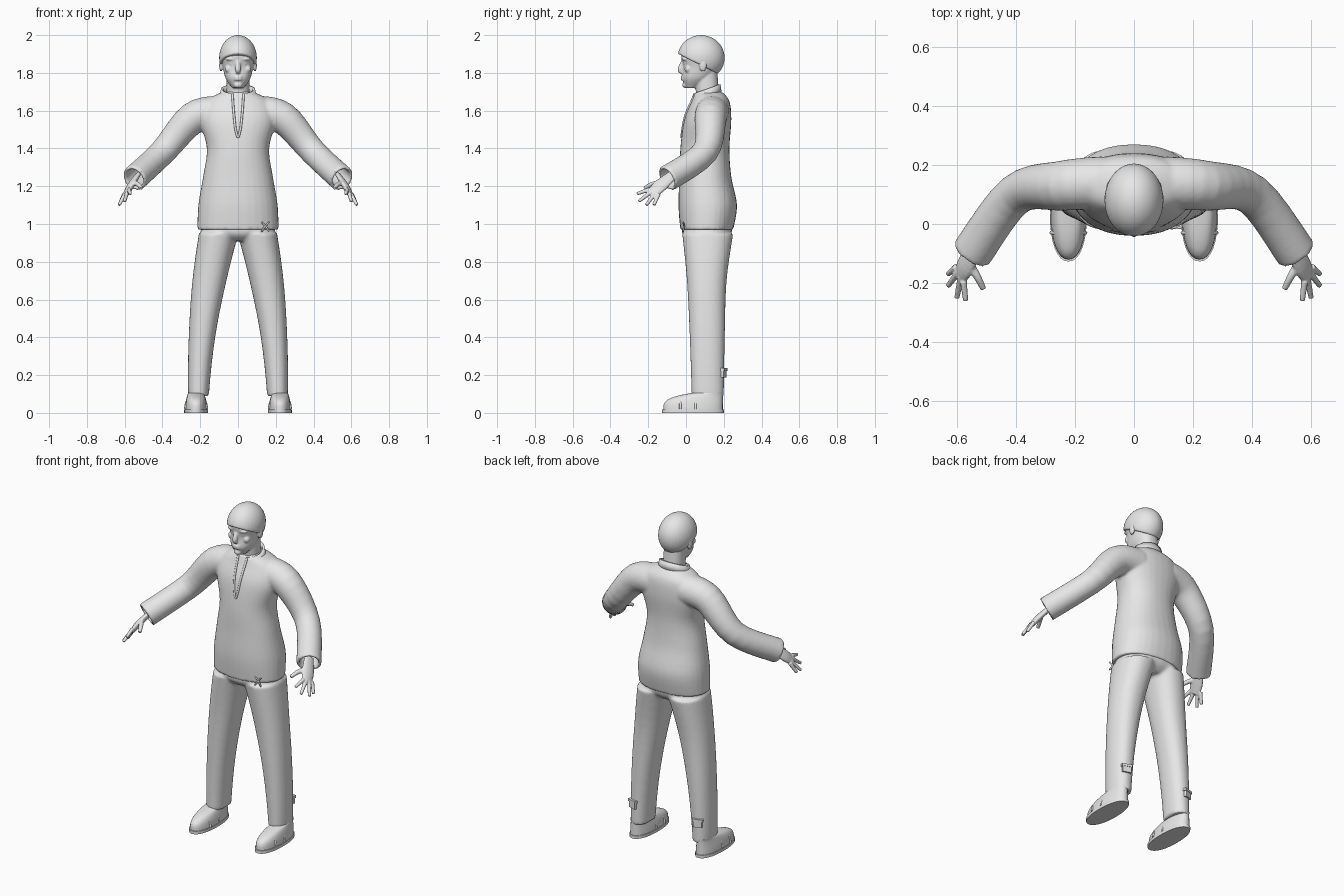
import bpy, bmesh, math
from mathutils import Vector, Matrix

default_cube = bpy.data.objects.get("Cube")
if default_cube:
    bpy.data.objects.remove(default_cube)

grey = bpy.data.materials.new("light_grey")
grey.use_nodes = True
grey.diffuse_color = (.8, .8, .8, 1)
grey.node_tree.nodes["Principled BSDF"].inputs["Base Color"].default_value = grey.diffuse_color

BOTH_SIDES = (1, -1)


def smooth_path(rows, steps=5):
    """Pass a smooth curve through rows of numbers."""
    last = len(rows) - 1
    result = []
    for index in range(last):
        before, start, end, after = (Vector(rows[min(max(index + offset, 0), last)])
                                     for offset in range(-1, 3))
        leaving, arriving = (end - before) / 2, (after - start) / 2
        for step in range(steps):
            t = step / steps
            ease = t * t * (3 - 2 * t)
            result.append(start.lerp(end, ease) + leaving * t * (1 - t) ** 2 - arriving * t * t * (1 - t))
    return result + [Vector(rows[last])]


def circle(sides):
    """Cosine and sine pairs once around."""
    angles = [math.tau * index / sides for index in range(sides)]
    return [(math.cos(angle), math.sin(angle)) for angle in angles]


def skin(bm, rings):
    """Bridge a list of point rings into a closed solid."""
    loops = [[bm.verts.new(point) for point in ring] for ring in rings]
    for lower, upper in zip(loops, loops[1:]):
        for index in range(len(lower)):
            bm.faces.new((lower[index - 1], lower[index], upper[index], upper[index - 1]))
    bm.faces.new(loops[0])
    bm.faces.new(loops[-1])


def squared(value):
    """Push a circle slightly towards a rounded square."""
    return math.copysign(abs(value) ** .9, value)


def column(bm, rows, shift=lambda z: 0):
    """Upright loft; each row holds height, half width, front and back."""
    rings = []
    for z, half, front, back in smooth_path(rows):
        middle, depth = (front + back) / 2, (back - front) / 2
        rings.append([(shift(z) + half * squared(c), middle + depth * squared(s), z)
                      for c, s in circle(32)])
    skin(bm, rings)


def tube(bm, rows, wide=(0, 0, 1), flat=1, sides=12, open_cuff=False):
    """Loft along a path; each row holds a point and a radius."""
    points = smooth_path(rows)
    centres = [point.to_3d() for point in points]
    rings = []
    for index, centre in enumerate(centres):
        along = (centres[min(index + 1, len(centres) - 1)] - centres[max(index - 1, 0)]).normalized()
        across = Vector(wide)
        across = (across - along * across.dot(along)).normalized()
        normal = along.cross(across) * flat
        rings.append([centre + (across * c + normal * s) * points[index][3] for c, s in circle(sides)])
    if open_cuff:  # fold the end back inside itself
        rim = rings[-1]
        for inner in (centres[-1], centres[-4]):
            rings.append([inner + (point - centres[-1]) * .75 for point in rim])
    skin(bm, rings)


def ball(bm, centre, size):
    place = Matrix.LocRotScale(Vector(centre), None, Vector(size))
    bmesh.ops.create_uvsphere(bm, u_segments=32, v_segments=24, radius=1, matrix=place)


def block(bm, centre, size, turn):
    place = Matrix.Translation(centre) @ Matrix.Rotation(turn, 4, 'Z') @ Matrix.Diagonal((*size, 1))
    bmesh.ops.create_cube(bm, size=1, matrix=place)


def finish(bm, name, voxel=None, mirror=False):
    bmesh.ops.recalc_face_normals(bm, faces=bm.faces)
    mesh = bpy.data.meshes.new(name)
    bm.to_mesh(mesh)
    bm.free()
    mesh.materials.append(grey)
    part = bpy.data.objects.new(name, mesh)
    bpy.context.collection.objects.link(part)
    bpy.ops.object.select_all(action='DESELECT')
    part.select_set(True)
    bpy.context.view_layer.objects.active = part
    bpy.ops.object.shade_smooth_by_angle(angle=math.radians(50))
    if voxel:  # fuse overlapping volumes into one surface
        fuse = part.modifiers.new("fuse", 'REMESH')
        fuse.mode, fuse.voxel_size, fuse.use_smooth_shade = 'VOXEL', voxel, True
        relax = part.modifiers.new("relax", 'SMOOTH')
        relax.iterations = 3
    if mirror:
        part.modifiers.new("mirror", 'MIRROR').use_mirror_merge = False
    return part


# Sweater: body and two sleeves with open cuffs
torso = [(.97, .215, -.03, .25), (1.1, .21, -.04, .27), (1.25, .185, -.035, .24), (1.4, .165, -.03, .23),
         (1.55, .2, -.01, .24), (1.65, .17, .03, .23), (1.7, .08, .05, .19)]
sleeve = [(.1, .14, 1.59, .09), (.24, .13, 1.56, .085), (.4, .1, 1.38, .07), (.55, -.1, 1.24, .07)]
bm = bmesh.new()
column(bm, torso)
for side in BOTH_SIDES:
    tube(bm, [(side * x, y, z, radius) for x, y, z, radius in sleeve], sides=24, open_cuff=True)
finish(bm, "sweater", voxel=.009)

# Standing collar, open at the front and higher at the back
bm = bmesh.new()
strip = []
for step in range(-16, 17):
    angle = math.radians(10 * step)
    rise = .05 * (math.cos(angle) + 1) / 2
    strip.append([bm.verts.new((radius * math.sin(angle), .11 + .8 * radius * math.cos(angle), z + rise))
                  for radius, z in ((.1, 1.64), (.09, 1.69))])
for (low, high), (next_low, next_high) in zip(strip, strip[1:]):
    bm.faces.new((low, next_low, next_high, high))
finish(bm, "collar").modifiers.new("thickness", 'SOLIDIFY').thickness = .012

# Trim around the neck slit, following the chest
chest = smooth_path(torso, steps=20)
trim = []
for step in range(-6, 7):
    t = abs(step) / 6
    z = 1.46 + .23 * t
    front = min(chest, key=lambda row: abs(row[0] - z))[2]
    trim.append((math.copysign(.03 * math.sqrt(t), step), front, z, .006))
bm = bmesh.new()
tube(bm, trim, wide=(0, 1, 0))
finish(bm, "neck_slit_trim")

# Tied cord at the hem
bm = bmesh.new()
knot = Vector((.145, -.01, .99))
for side in BOTH_SIDES:
    for drop in (.02, -.03):
        end = knot + Vector((side * .02, -.005, drop))
        tube(bm, [(*knot, .005), (*end, .004)], wide=(0, 1, 0))
finish(bm, "hem_cord")

# Trousers: pelvis and two legs spreading towards the feet
leg = [(.09, .055, .03, .2), (.4, .07, .02, .205), (.7, .09, .005, .215), (.95, .105, -.02, .25)]
bm = bmesh.new()
column(bm, [(.91, .12, .02, .2), (.95, .19, -.02, .24), (1.03, .2, -.02, .25)])
for side in BOTH_SIDES:
    column(bm, leg, shift=lambda z: side * (.21 - .12 * z * z))
finish(bm, "trousers", voxel=.009)

# Small flapped pockets low on the back of the legs
bm = bmesh.new()
block(bm, (.22, .2, .21), (.05, .015, .045), turn=-.3)
block(bm, (.22, .2, .23), (.06, .02, .015), turn=-.3)
finish(bm, "leg_pockets", mirror=True)

# Shoes: domed upper, sole and straps
shoe_x = .222
bm = bmesh.new()
upper = []
for step in range(7):
    t = step / 6
    upper.append((.01 + .1 * t, .06 - .02 * t * t, -.12 + .18 * t ** 4, .195))
column(bm, upper, shift=lambda z: shoe_x)
finish(bm, "shoe_uppers", mirror=True)

bm = bmesh.new()
column(bm, [(z, .063, -.127, .2) for z in (0, .018)], shift=lambda z: shoe_x)
finish(bm, "shoe_soles", mirror=True)

bm = bmesh.new()
for y, height in ((-.03, .06), (.05, .07)):
    arch = [(shoe_x + .058 * c, y, .02 + height * s, .006) for c, s in circle(16) if s > -.1]
    tube(bm, arch, wide=(0, 1, 0))
finish(bm, "shoe_straps", mirror=True)

# Hands: flat palm, four spread fingers and a thumb
bm = bmesh.new()
across = Vector((1, 2, -1)).normalized()
tube(bm, [(.53, -.07, 1.26, .03), (.57, -.14, 1.2, .04), (.59, -.18, 1.16, .03)], wide=across, flat=.45)
knuckles = Vector((.59, -.17, 1.17))
fingertips = [(.57, -.26, 1.16), (.6, -.25, 1.12), (.63, -.21, 1.1), (.63, -.17, 1.1)]
for index, tip in enumerate(fingertips):
    base = knuckles + across * (index - 1.5) * .02
    tube(bm, [(*base, .012), (*tip, .009)], wide=across)
tube(bm, [(.56, -.13, 1.22, .015), (.53, -.18, 1.21, .013), (.51, -.22, 1.19, .01)], wide=across)
finish(bm, "hands", voxel=.004, mirror=True)

# Head: neck, skull, nose and face forms
bm = bmesh.new()
column(bm, [(1.62, .06, .06, .18), (1.82, .06, .04, .165)])
column(bm, [(1.72, .03, 0, .06), (1.77, .065, -.02, .13), (1.83, .08, -.015, .17),
            (1.9, .09, -.025, .19), (1.96, .06, .01, .15)])
tube(bm, [(0, -.01, 1.87, .01), (0, -.03, 1.82, .015), (0, -.02, 1.8, .01)], wide=(1, 0, 0))
ball(bm, (0, -.005, 1.735), (.022, .015, .015))
for z in (1.766, 1.778):  # lips
    ball(bm, (0, -.018, z), (.023, .01, .007))
for side in BOTH_SIDES:  # brow, eye, cheek and ear
    ball(bm, (side * .035, -.005, 1.873), (.03, .018, .008))
    ball(bm, (side * .035, 0, 1.85), (.015, .012, .008))
    ball(bm, (side * .05, .01, 1.82), (.02, .018, .02))
    ball(bm, (side * .09, .09, 1.84), (.01, .02, .034))
finish(bm, "head", voxel=.005)

# Short hair: a cap cut from the fringe down to the nape
bm = bmesh.new()
ball(bm, (0, .08, 1.88), (.1, .125, .12))
cut = bmesh.ops.bisect_plane(bm, geom=bm.verts[:] + bm.edges[:] + bm.faces[:], plane_co=(0, -.04, 1.9),
                             plane_no=(0, -.5, -1), clear_outer=True)
rim = [item for item in cut["geom_cut"] if isinstance(item, bmesh.types.BMEdge)]
bmesh.ops.edgeloop_fill(bm, edges=rim)
finish(bm, "hair", voxel=.006)
